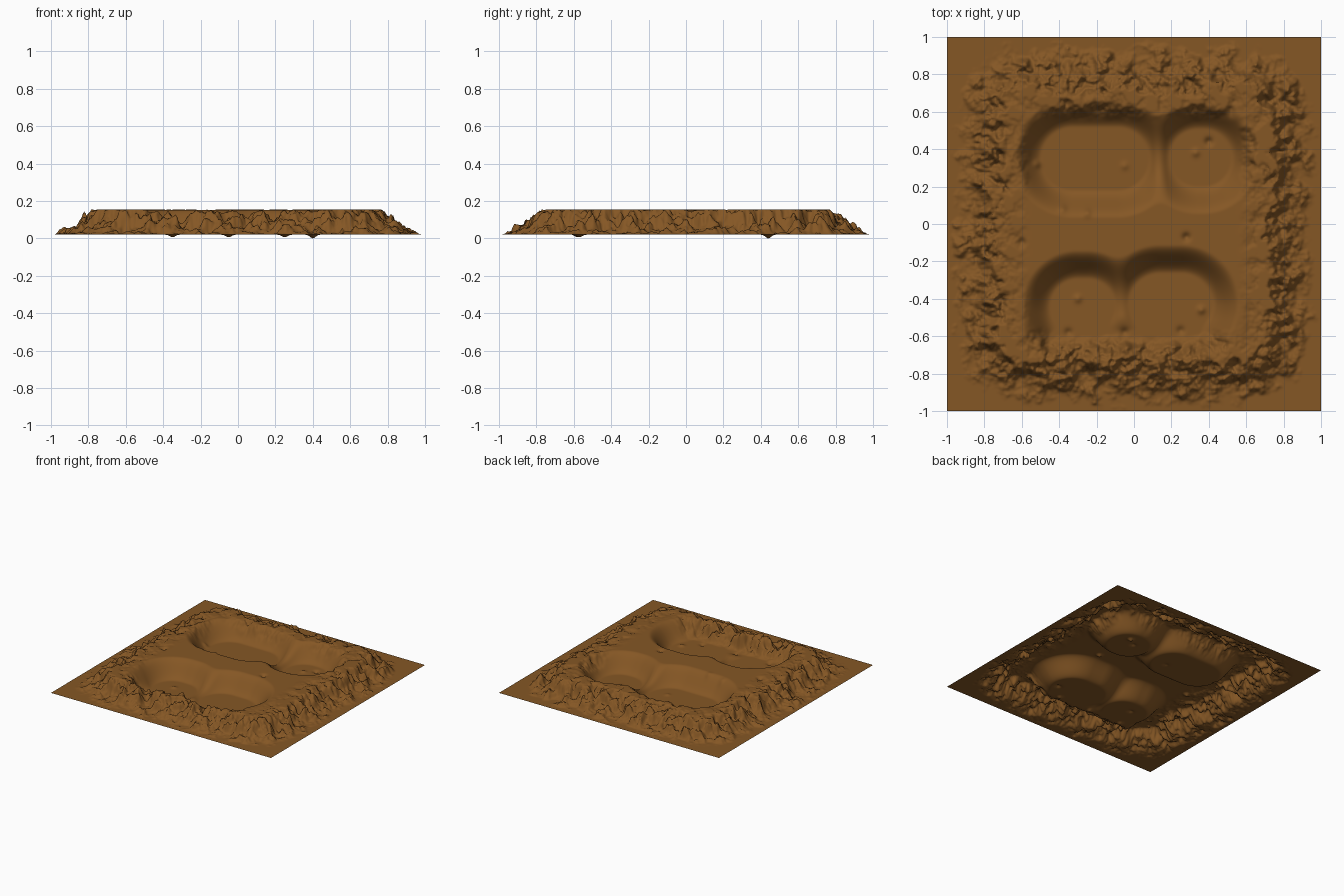
import bpy, bmesh, math
from mathutils import Vector, noise

if "Cube" in bpy.data.objects:
    bpy.data.objects.remove(bpy.data.objects["Cube"])

N = 270            # grid cells per side
BASE, TOP = 0.02, 0.153


def clamp(t):
    return max(0.0, min(1.0, t))


def smooth(t):
    t = clamp(t)
    return t * t * (3 - 2 * t)


def box_dist(x, y, x0, x1, y0, y1, r):
    """Signed distance to a rounded rectangle, negative inside."""
    qx = abs(x - (x0 + x1) / 2) - (x1 - x0) / 2 + r
    qy = abs(y - (y0 + y1) / 2) - (y1 - y0) / 2 + r
    return math.hypot(max(qx, 0), max(qy, 0)) + min(max(qx, qy), 0) - r


def blend(a, b, k=0.07):
    """Smooth union of two distances."""
    h = clamp(0.5 + 0.5 * (b - a) / k)
    return b + (a - b) * h - k * h * (1 - h)


# Lobes of the two hollows: x0, x1, y0, y1, corner radius
HOLLOWS = [(-0.65, 0.23, 0.03, 0.67, 0.32), (0.04, 0.67, 0.05, 0.66, 0.30),
           (-0.60, 0.05, -0.74, -0.14, 0.30), (-0.18, 0.57, -0.74, -0.11, 0.32),
           (-0.58, 0.50, -0.74, -0.42, 0.16)]

# Small clods and pits: x, y, height
CLODS = [(0.40, 0.44, -0.02), (-0.35, -0.58, -0.014), (-0.05, -0.58, -0.014),
         (0.25, -0.57, -0.014), (0.33, 0.38, 0.012), (-0.38, 0.08, 0.012),
         (-0.25, 0.06, 0.012), (-0.05, 0.31, 0.008), (-0.30, -0.40, 0.012),
         (0.36, -0.46, 0.015), (0.28, -0.07, -0.02), (-0.60, -0.10, -0.02),
         (-0.52, 0.32, 0.012)]


def rocks(x, y, s, seed, octaves=3):
    return 1.6 * noise.fractal(Vector((x * s, y * s, seed)), 0.8, 2.1, octaves)


def height(x, y):
    # Rough crumbly offset, strong near the outer bank and none inside
    rough = smooth((max(abs(x), abs(y)) - 0.54) / 0.14)
    n, m = rocks(x, y, 9, 3.1), rocks(x, y, 16, 9.7)
    wob = rough * (0.045 * n + 0.025 * m)

    # Outer bank, concave from the toe up to a narrow crest
    d = box_dist(x, y, -0.96, 0.96, -0.96, 0.96, 0.40) + wob
    bank = clamp(-d / 0.245) ** 1.8

    # Hollows dug into the plateau
    pit = 1.0
    for b in HOLLOWS:
        pit = blend(pit, box_dist(x, y, *b))
    wall = 1 - smooth(-(pit - 0.6 * wob) / 0.155)

    h = min(bank, wall)
    z = BASE + (TOP - BASE) * h
    z += rough * 0.10 * rocks(x, y, 12, 21.3) * h * (1.12 - h)
    for cx, cy, ch in CLODS:
        r2 = (x - cx) ** 2 + (y - cy) ** 2
        if r2 < 0.006:
            z += ch * math.exp(-r2 / 0.0004)
    z = min(z, 0.155)
    if min(abs(x), abs(y)) > 0.7 or max(abs(x), abs(y)) > 0.7:
        z = max(z, BASE)
    edge = smooth((1 - max(abs(x), abs(y))) / 0.04)
    return max(0.0, BASE + (z - BASE) * edge)


# Dirt sheet
bm = bmesh.new()
bmesh.ops.create_grid(bm, x_segments=N, y_segments=N, size=1.0)
for v in bm.verts:
    v.co.z = height(v.co.x, v.co.y)
for f in bm.faces:
    f.smooth = True
me = bpy.data.meshes.new("dirt_mound")
bm.to_mesh(me)
bm.free()

mat = bpy.data.materials.new("brown dirt")
mat.diffuse_color = (0.235, 0.095, 0.018, 1)
mat.use_nodes = True
mat.node_tree.nodes["Principled BSDF"].inputs["Base Color"].default_value = mat.diffuse_color
me.materials.append(mat)
ob = bpy.data.objects.new("dirt_mound", me)
bpy.context.collection.objects.link(ob)
